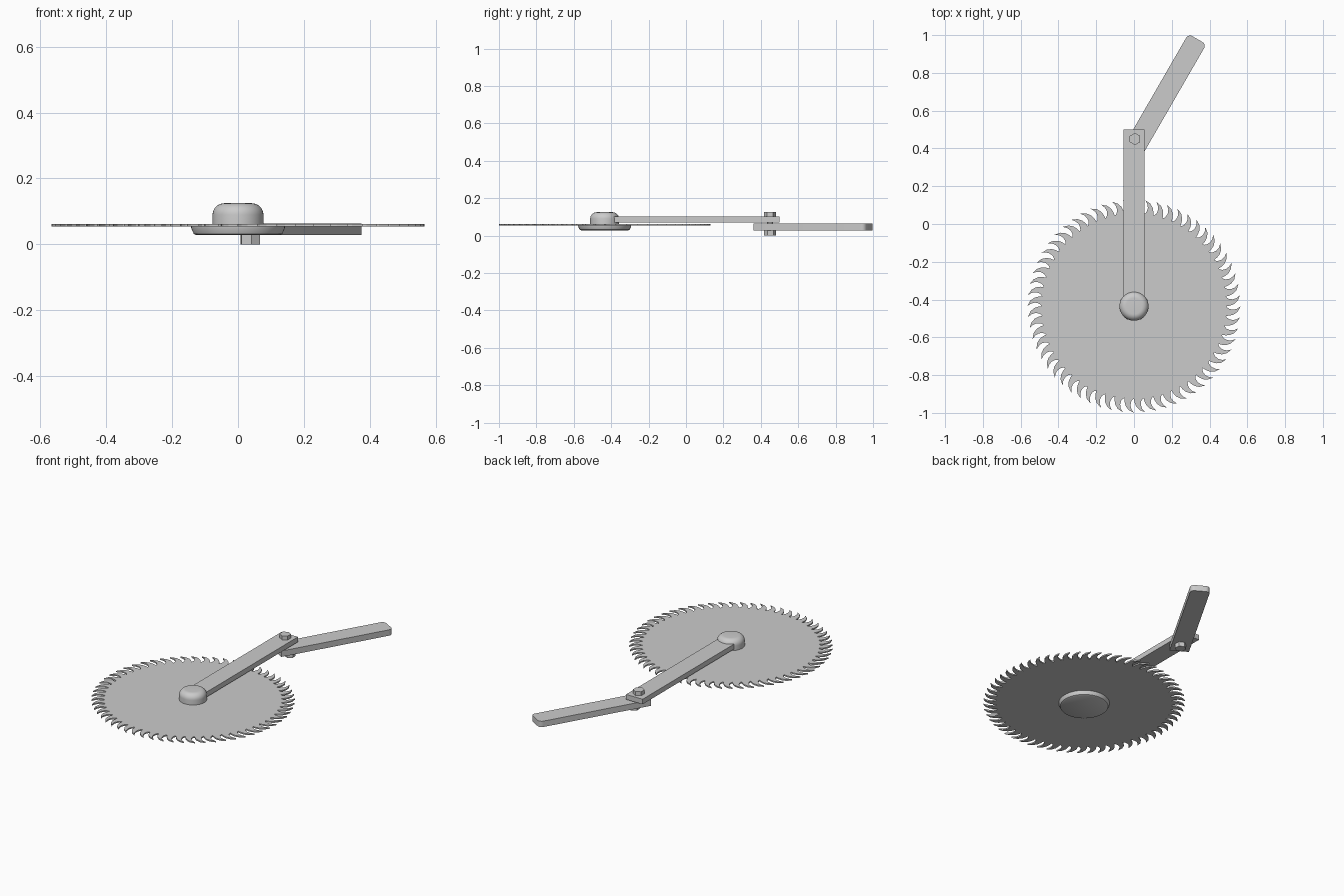
import bpy, bmesh, math
from mathutils import Matrix, Vector

if "Cube" in bpy.data.objects:
    bpy.data.objects.remove(bpy.data.objects["Cube"])

HUB = (0.0, -0.435)


def finish(bm, name, smooth=None):
    bmesh.ops.recalc_face_normals(bm, faces=bm.faces[:])
    me = bpy.data.meshes.new(name)
    bm.to_mesh(me)
    bm.free()
    ob = bpy.data.objects.new(name, me)
    bpy.context.scene.collection.objects.link(ob)
    if smooth:
        bpy.ops.object.select_all(action='DESELECT')
        ob.select_set(True)
        bpy.context.view_layer.objects.active = ob
        bpy.ops.object.shade_smooth_by_angle(angle=math.radians(smooth))
    return ob


def plate(name, outline, z0, z1, smooth=None):
    """Extrude a flat outline from z0 up to z1."""
    bm = bmesh.new()
    face = bm.faces.new([bm.verts.new((x, y, z0)) for x, y in outline])
    new = bmesh.ops.extrude_face_region(bm, geom=[face])['geom']
    bmesh.ops.translate(bm, vec=(0, 0, z1 - z0),
                        verts=[v for v in new if isinstance(v, bmesh.types.BMVert)])
    return finish(bm, name, smooth)


def polygon(n, r, cx, cy, turn=0.0):
    return [(cx + r * math.cos(turn + math.tau * i / n),
             cy + r * math.sin(turn + math.tau * i / n)) for i in range(n)]


def lathe(name, profile, n=64):
    """Revolve (radius, z) points around the hub axis."""
    bm = bmesh.new()
    rings = [[bm.verts.new((x, y, z)) for x, y in polygon(n, r, *HUB)] for r, z in profile]
    for a, b in zip(rings, rings[1:]):
        for i in range(n):
            j = (i + 1) % n
            bm.faces.new((a[i], a[j], b[j], b[i]))
    bm.faces.new(rings[0])
    bm.faces.new(rings[-1])
    return finish(bm, name, 35)


# Saw blade with hooked teeth: (radius, fraction of tooth pitch)
TEETH = 60
tooth = [(0.490, 0.0), (0.508, 0.05), (0.530, 0.20), (0.550, 0.50), (0.565, 1.0),
         (0.545, 0.76), (0.525, 0.66), (0.505, 0.72), (0.494, 0.86)]
blade = []
for t in range(TEETH):
    for r, f in tooth:
        a = math.tau * (t + f) / TEETH
        blade.append((HUB[0] + r * math.cos(a), HUB[1] + r * math.sin(a)))
plate("saw_blade", blade, 0.054, 0.062)

# Rounded hub cap above, chamfered flange below
dome = [(0.042 + 0.035 * math.cos(a), 0.090 + 0.035 * math.sin(a))
        for a in (math.pi / 2 * i / 8 for i in range(9))]
lathe("hub_cap", [(0.077, 0.060)] + dome)
lathe("blade_flange", [(0.126, 0.028), (0.134, 0.032), (0.142, 0.050), (0.142, 0.055)])

# Upper arm from the hub to the joint
plate("upper_arm", [(-0.056, HUB[1]), (0.056, HUB[1]), (0.056, 0.5), (-0.056, 0.5)],
      0.070, 0.101)

# Lower arm: angled bar with a rounded far end
L, W, R = 0.683, 0.055, 0.024
bar = [(0, W), (0, -W)]
for side, start in ((-1, -90), (1, 0)):
    for i in range(6):
        a = math.radians(start + 18 * i)
        bar.append((L - R + R * math.cos(a), side * (W - R) + R * math.sin(a)))
place = Matrix.Translation((-0.006, 0.3875, 0)) @ Matrix.Rotation(math.radians(60), 4, 'Z')
bar = [(place @ Vector((x, y, 0))).xy[:] for x, y in bar]
plate("lower_arm", bar, 0.028, 0.064, 30)

# Joint hardware: hex head, pin and hex nut
plate("bolt_head", polygon(6, 0.032, 0.005, 0.45, math.pi / 2), 0.101, 0.125)
plate("joint_pin", polygon(24, 0.016, 0.02, 0.45), 0.030, 0.100, 30)
plate("bolt_nut", polygon(6, 0.032, 0.037, 0.45, math.pi / 2 + 0.1), 0.0, 0.028)
